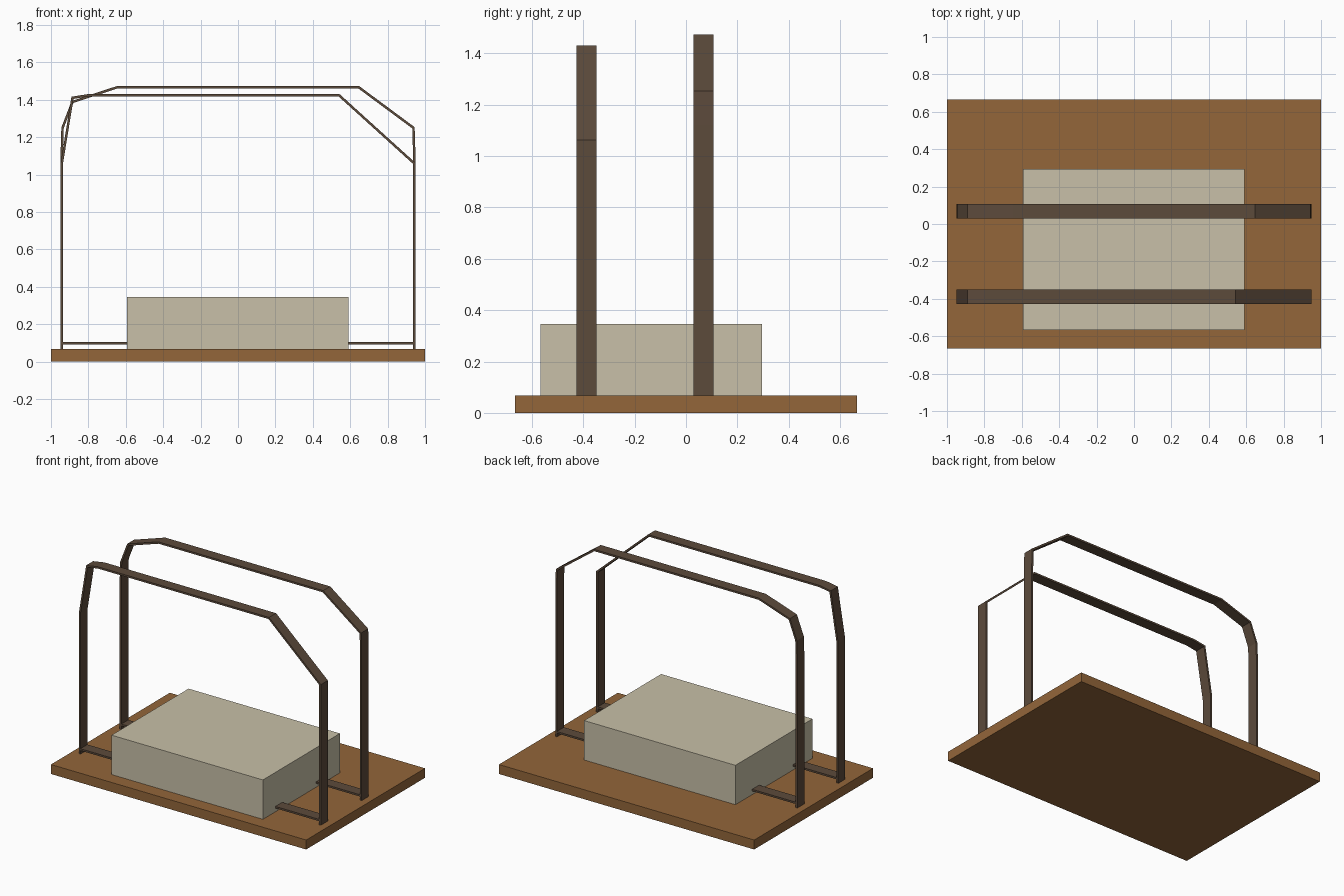
import bpy, bmesh
from mathutils import Vector

cube = bpy.data.objects.get("Cube")
if cube:
    bpy.data.objects.remove(cube)


def material(name, rgb):
    m = bpy.data.materials.new(name)
    m.use_nodes = True
    m.diffuse_color = (*rgb, 1)
    m.node_tree.nodes["Principled BSDF"].inputs["Base Color"].default_value = (*rgb, 1)
    return m


wood = material("brown wood", (0.292, 0.133, 0.042))
cream = material("cream block", (0.578, 0.527, 0.392))
dark = material("dark brown strip", (0.107, 0.069, 0.044))
THICK = 0.013


def finish(name, bm, mat):
    bmesh.ops.recalc_face_normals(bm, faces=bm.faces)
    mesh = bpy.data.meshes.new(name)
    bm.to_mesh(mesh)
    bm.free()
    mesh.materials.append(mat)
    obj = bpy.data.objects.new(name, mesh)
    bpy.context.collection.objects.link(obj)


def box(name, low, high, mat):
    low, high = Vector(low), Vector(high)
    bm = bmesh.new()
    bmesh.ops.create_cube(bm, size=1)
    bmesh.ops.scale(bm, vec=high - low, verts=bm.verts)
    bmesh.ops.translate(bm, vec=(low + high) / 2, verts=bm.verts)
    finish(name, bm, mat)


def strip(name, path, y0, y1, mat):
    """Flat bar with mitred bends following an x-z path."""
    pts = [Vector(p) for p in path]
    bm = bmesh.new()
    rings = []
    for i, p in enumerate(pts):
        a = (p - pts[i - 1]).normalized() if i else None
        b = (pts[i + 1] - p).normalized() if i < len(pts) - 1 else None
        a, b = a or b, b or a
        na, nb = Vector((-a.y, a.x)), Vector((-b.y, b.x))
        off = (na + nb) / (1 + na.dot(nb)) * THICK / 2
        o, n = p + off, p - off
        rings.append([bm.verts.new(c) for c in (
            (o.x, y0, o.y), (o.x, y1, o.y), (n.x, y1, n.y), (n.x, y0, n.y))])
    for r, s in zip(rings, rings[1:]):
        for k in range(4):
            bm.faces.new((r[k], r[k - 1], s[k - 1], s[k]))
    bm.faces.new(rings[0])
    bm.faces.new(rings[-1])
    finish(name, bm, mat)


# Base board and block
box("base_board", (-1, -0.665, 0), (1, 0.665, 0.067), wood)
box("block", (-0.594, -0.567, 0.067), (0.592, 0.295, 0.346), cream)

# Bent hoops, each with a tie bar running through the block
SIDE = 0.942
hoops = {
    "front": (-0.427, -0.349, [(-SIDE, 1.06), (-0.885, 1.41), (-0.8, 1.424),
                               (0.54, 1.424), (SIDE, 1.06)]),
    "back": (0.03, 0.108, [(-SIDE, 1.12), (-0.938, 1.25), (-0.885, 1.388), (-0.645, 1.467),
                           (0.645, 1.467), (0.938, 1.25), (SIDE, 1.12)]),
}
for label, (y0, y1, bends) in hoops.items():
    strip(label + "_hoop", [(-SIDE, 0.067), *bends, (SIDE, 0.067)], y0, y1, dark)
    box(label + "_tie_bar", (-SIDE, y0, 0.092), (SIDE, y1, 0.092 + THICK), dark)
